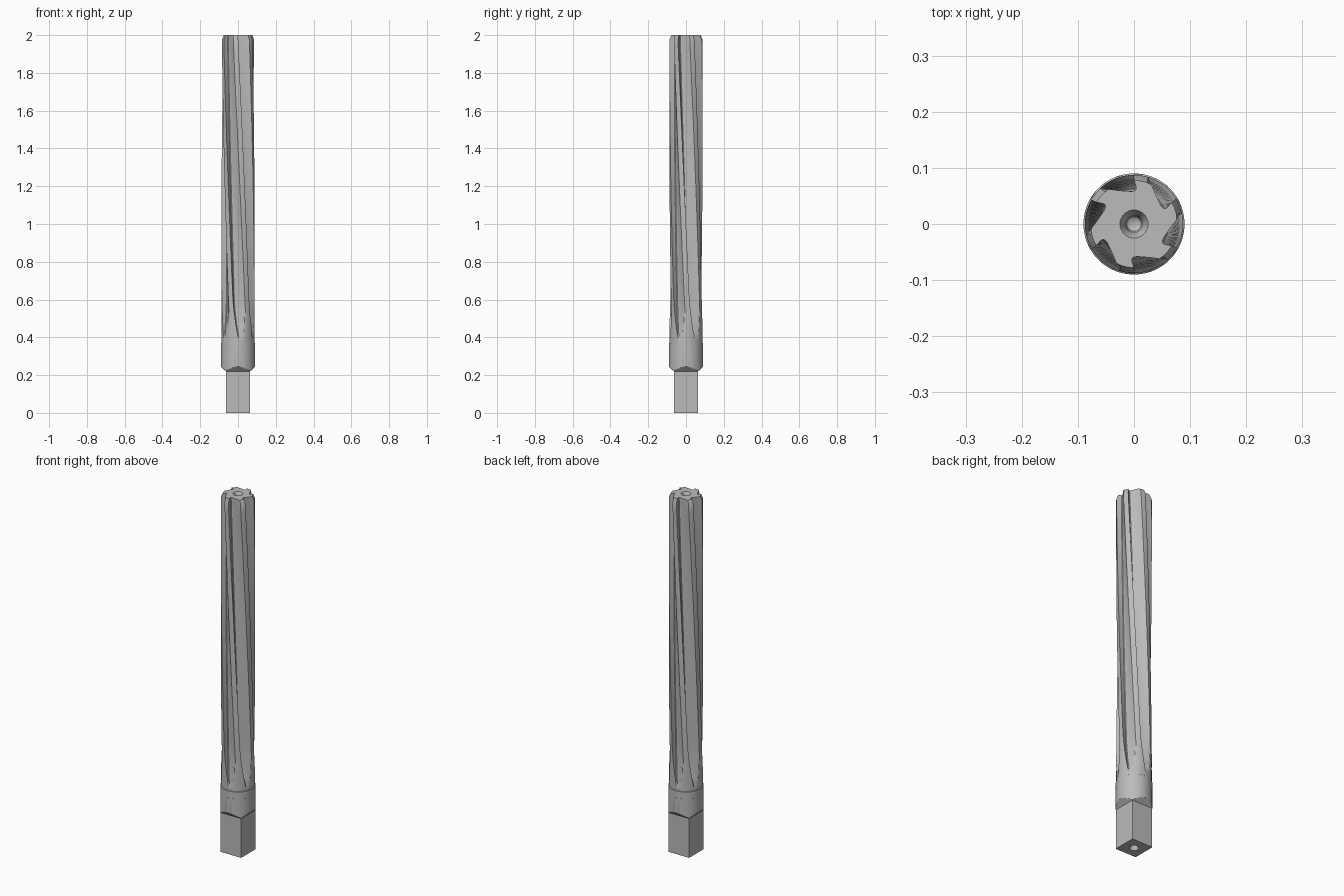
import bpy, bmesh, math
from mathutils import Vector, Matrix

cube = bpy.data.objects.get("Cube")
if cube:
    bpy.data.objects.remove(cube, do_unlink=True)

steel = bpy.data.materials.new("brushed steel grey")
steel.use_nodes = True
colour = (0.5, 0.5, 0.5, 1)
steel.diffuse_color = colour
steel.node_tree.nodes["Principled BSDF"].inputs["Base Color"].default_value = colour

TOP, JOIN, COLLAR = 2.0, 0.33, 0.37
SHANK_R, TOOTH_R = 0.09, 0.0875
TWIST = math.radians(30)      # helix turn per unit of height
FLUTES = 6


def polar(r, a, z):
    return (r * math.cos(a), r * math.sin(a), z)


def add_ring(bm, points):
    return [bm.verts.new(p) for p in points]


def bridge(bm, low, high):
    n = len(low)
    for i in range(n):
        j = (i + 1) % n
        bm.faces.new((low[i], low[j], high[j], high[i]))


def loop_edges(bm, ring):
    n = len(ring)
    return [bm.edges.get((ring[i], ring[(i + 1) % n])) for i in range(n)]


def add_end(bm, outer, z, inward):
    """Flat end face with a countersunk centre hole going inward."""
    profile = [(0.025, 0), (0.015, 0.018), (0.013, 0.05)]
    rings = [add_ring(bm, [polar(r, math.tau * i / 32, z + inward * d) for i in range(32)])
             for r, d in profile]
    for a, b in zip(rings, rings[1:]):
        bridge(bm, a, b)
    tip = bm.verts.new((0, 0, z + inward * 0.06))
    last = rings[-1]
    for i in range(32):
        bm.faces.new((last[i], last[(i + 1) % 32], tip))
    bmesh.ops.triangle_fill(bm, use_beauty=True,
                            edges=loop_edges(bm, outer) + loop_edges(bm, rings[0]))


def finish(bm, name):
    bmesh.ops.recalc_face_normals(bm, faces=bm.faces)
    mesh = bpy.data.meshes.new(name)
    bm.to_mesh(mesh)
    bm.free()
    obj = bpy.data.objects.new(name, mesh)
    bpy.context.collection.objects.link(obj)
    mesh.materials.append(steel)
    bpy.ops.object.select_all(action="DESELECT")
    obj.select_set(True)
    bpy.context.view_layer.objects.active = obj
    bpy.ops.object.shade_smooth_by_angle(angle=math.radians(30))


# One flute: undercut cutting face, small root fillet, long floor
FLUTE = [Vector(p) for p in ((0, 0.088), (0.004, 0.066), (0.004, 0.062), (0.001, 0.059),
                             (-0.006, 0.058), (-0.03, 0.06), (-0.045, 0.062), (-0.06, 0.0655))]
# Round land leading up to the cutting edge, as angles before it
LAND = [math.radians(a) for a in (-10, -5, -0.3)]


def section(z):
    radius = SHANK_R if z < COLLAR else TOOTH_R
    radius -= max(0, z - 1.975) * 0.4       # end chamfer
    t = min(1, max(0, (0.63 - z) / 0.28)) ** 2   # flute run-out
    shift = Vector((-0.035, 0.032)) * t
    points = []
    for k in range(FLUTES):
        turn = Matrix.Rotation(math.tau * k / FLUTES + TWIST * (TOP - z), 2)
        tooth = [Vector((-math.sin(a), math.cos(a))) * radius for a in LAND]
        tooth += [p + shift for p in FLUTE]
        for p in tooth:
            if p.length > radius:
                p = p.normalized() * radius
            q = turn @ p
            points.append((q.x, q.y, z))
    return points


# Fluted cutting body
bm = bmesh.new()
heights = [JOIN + (0.63 - JOIN) * i / 24 for i in range(25)]
heights += [0.63 + (1.975 - 0.63) * i / 36 for i in range(1, 37)]
heights = sorted(heights + [COLLAR - 0.001, COLLAR + 0.001, TOP])
rings = [add_ring(bm, section(z)) for z in heights]
for a, b in zip(rings, rings[1:]):
    bridge(bm, a, b)
add_end(bm, rings[-1], TOP, -1)
finish(bm, "fluted_body")

# Round shank milled to a square drive, with sloped shoulders
bm = bmesh.new()
SEG, FLAT = 128, 0.0642


def shank_section(z):
    half = FLAT + max(0, z - 0.22) * 1.05
    points = []
    for i in range(SEG):
        a = math.tau * i / SEG
        r = min(SHANK_R, half / max(abs(math.cos(a)), abs(math.sin(a))))
        points.append(polar(r, a, z))
    return points


heights = [0, 0.22] + [0.22 + 0.025 * i / 10 for i in range(1, 11)] + [JOIN]
rings = [add_ring(bm, shank_section(z)) for z in heights]
for a, b in zip(rings, rings[1:]):
    bridge(bm, a, b)
add_end(bm, rings[0], 0, 1)
finish(bm, "square_shank")
